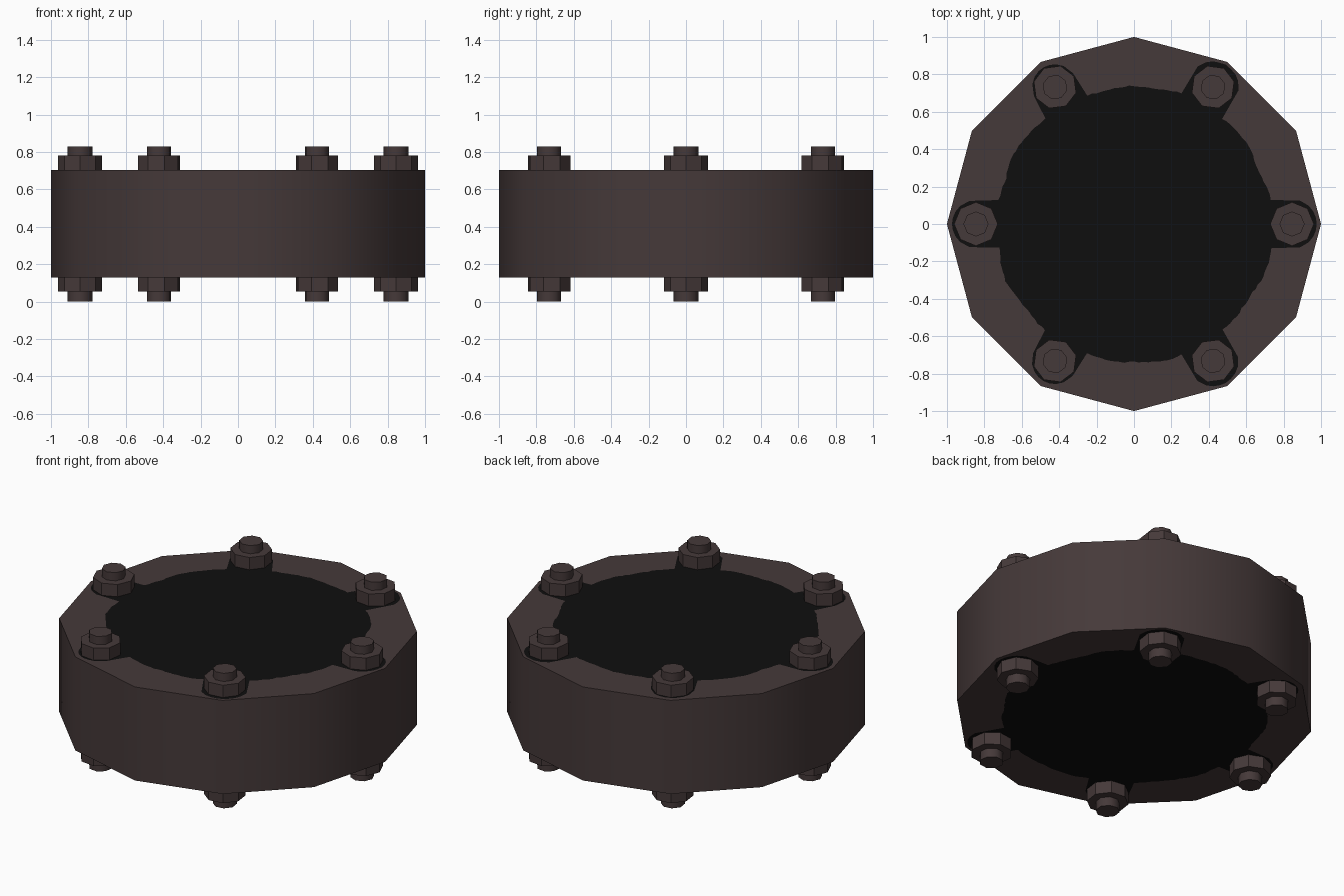
import bpy, bmesh, math, random

if "Cube" in bpy.data.objects:
    bpy.data.objects.remove(bpy.data.objects["Cube"])
random.seed(4)

def material(name, col):
    m = bpy.data.materials.new(name)
    m.diffuse_color = (*col, 1)
    m.use_nodes = True
    m.node_tree.nodes["Principled BSDF"].inputs["Base Color"].default_value = m.diffuse_color
    return m

brown = material("dark brown metal", (0.060, 0.041, 0.041))
black = material("soot black", (0.0045, 0.0045, 0.0045))
Z0, Z1, BOLT_R = 0.13, 0.705, 0.845

def finish(bm, name, mats):
    me = bpy.data.meshes.new(name)
    bm.to_mesh(me)
    bm.free()
    ob = bpy.data.objects.new(name, me)
    bpy.context.collection.objects.link(ob)
    for m in mats:
        me.materials.append(m)
    return ob

def polar(r, a, z):
    return (r * math.cos(a), r * math.sin(a), z)

def rim(a):
    # distance to the twelve-sided outline
    d = (a % math.radians(30)) - math.radians(15)
    return math.cos(math.radians(15)) / math.cos(d)

# Black stain outline: ragged circle that bulges around each bolt
HALO = [0.132, 0.138, 0.122, 0.128, 0.124, 0.136]
def stain(a):
    k = round(math.degrees(a) / 60)
    d = a - math.radians(60 * k)
    r = 0.738 + 0.012 * math.sin(9 * a + 1) * math.sin(4 * a) + random.uniform(-0.004, 0.004)
    s = HALO[k % 6] ** 2 - (BOLT_R * math.sin(d)) ** 2
    if s > 0:
        r = max(r, BOLT_R * math.cos(d) + math.sqrt(s))
    return min(r, rim(a) - 0.015)

# Drum: smooth side wall and two caps, each with a flush stain
bm = bmesh.new()
lo = [bm.verts.new(polar(1, math.radians(30 * i), Z0)) for i in range(12)]
hi = [bm.verts.new(polar(1, math.radians(30 * i), Z1)) for i in range(12)]
for i in range(12):
    j = (i + 1) % 12
    bm.faces.new((lo[i], lo[j], hi[j], hi[i])).smooth = True
N = 180
for z, top in ((Z1, True), (Z0, False)):
    angs = [2 * math.pi * i / N for i in range(N)]
    centre = bm.verts.new((0, 0, z))
    inner = [bm.verts.new(polar(stain(a), a, z)) for a in angs]
    outer = [bm.verts.new(polar(rim(a), a, z)) for a in angs]
    for i in range(N):
        j = (i + 1) % N
        for vs, mi in (((centre, inner[i], inner[j]), 1),
                       ((inner[i], outer[i], outer[j], inner[j]), 0)):
            bm.faces.new(vs if top else vs[::-1]).material_index = mi
finish(bm, "drum", [brown, black])

# Eight-sided prism helper for nuts and rods
def prism(name, r, z0, z1, ang, smooth=False):
    bm = bmesh.new()
    bmesh.ops.create_cone(bm, cap_ends=True, segments=8, radius1=r, radius2=r, depth=z1 - z0)
    if smooth:
        for f in bm.faces:
            f.smooth = abs(f.normal.z) < 0.5
        bmesh.ops.split_edges(bm, edges=[e for e in bm.edges
                              if e.is_manifold and e.calc_face_angle() > 1.2])
    ob = finish(bm, name, [brown])
    ob.location = polar(BOLT_R, ang, (z0 + z1) / 2)
    ob.rotation_euler.z = ang

# Six bolts: rod through the drum with a nut above and below
for k in range(6):
    a = math.radians(60 * k)
    prism(f"bolt_rod_{k}", 0.067, 0.0, 0.83, a, True)
    prism(f"upper_nut_{k}", 0.117, Z1, 0.78, a)
    prism(f"lower_nut_{k}", 0.117, 0.055, Z0, a)
